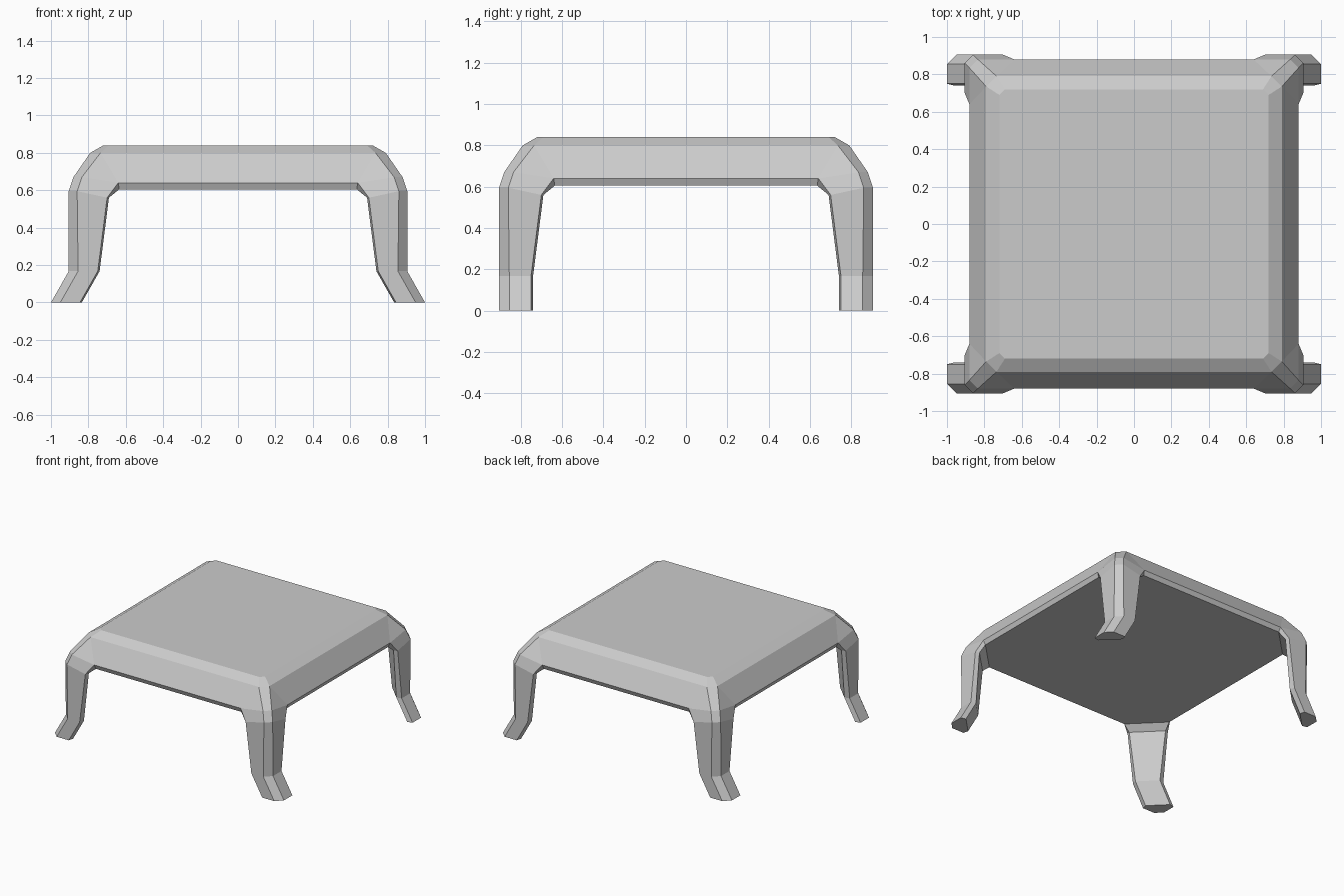
import bpy, bmesh

if "Cube" in bpy.data.objects:
    bpy.data.objects.remove(bpy.data.objects["Cube"])


def flip(p):
    """Reflect a point across the corner diagonal."""
    return (p[1], p[0], p[2])


def ring(half, shift=0.0):
    """Six-sided leg section from the three points on one side of the diagonal."""
    pts = half + [flip(p) for p in reversed(half)]
    return [(x + shift, y, z) for x, y, z in pts]


# Leg sections from foot up to the slab: outer bevel, side edge, inner edge
rings = [
    ring([(.855, .905, 0), (.75, .905, 0), (.74, .865, 0)], .095),
    ring([(.855, .905, .167), (.75, .905, .167), (.74, .865, .167)]),
    ring([(.86, .905, .595), (.70, .905, .56), (.69, .875, .56)]),
    ring([(.835, .88, .67), (.64, .88, .64), (.635, .865, .605)]),
]

# Slab profile points at the corner and in the middle of one side
B, P, Q = rings[3][:3]
S, T = (.735, .79, .80), (.69, .72, .84)


def mid(p):
    return (0, p[1], p[2])


quarter = [rings[0]]
for lo, hi in zip(rings, rings[1:]):
    for i in range(6):
        j = (i + 1) % 6
        # The upper section's outer bevel and sides continue into the slab
        quarter.append([lo[i], lo[j], hi[j], hi[i]])

# Slab side, top bevel and lower lip, repeated across the diagonal
side = [
    [B, P, S],
    [P, mid(P), mid(S), S],
    [S, mid(S), mid(T), T],
    [P, Q, mid(Q), mid(P)],
]
quarter += side + [[flip(p) for p in f] for f in side]

# Corner bevels, tabletop and underside
quarter += [
    [B, S, flip(S), flip(B)],
    [S, T, flip(T), flip(S)],
    [T, mid(T), (0, 0, T[2]), flip(mid(T)), flip(T)],
    [Q, mid(Q), (0, 0, Q[2]), flip(mid(Q)), flip(Q)],
]

# Repeat the quarter in all four corners and weld into one shell
bm = bmesh.new()
for sx in (-1, 1):
    for sy in (-1, 1):
        for face in quarter:
            bm.faces.new([bm.verts.new((sx * x, sy * y, z)) for x, y, z in face])
bmesh.ops.remove_doubles(bm, verts=bm.verts[:], dist=1e-4)
bmesh.ops.dissolve_limit(bm, angle_limit=0.002, verts=bm.verts[:], edges=bm.edges[:])
bmesh.ops.recalc_face_normals(bm, faces=bm.faces[:])

mesh = bpy.data.meshes.new("low_table")
bm.to_mesh(mesh)
bm.free()
bpy.context.collection.objects.link(bpy.data.objects.new("low_table", mesh))
